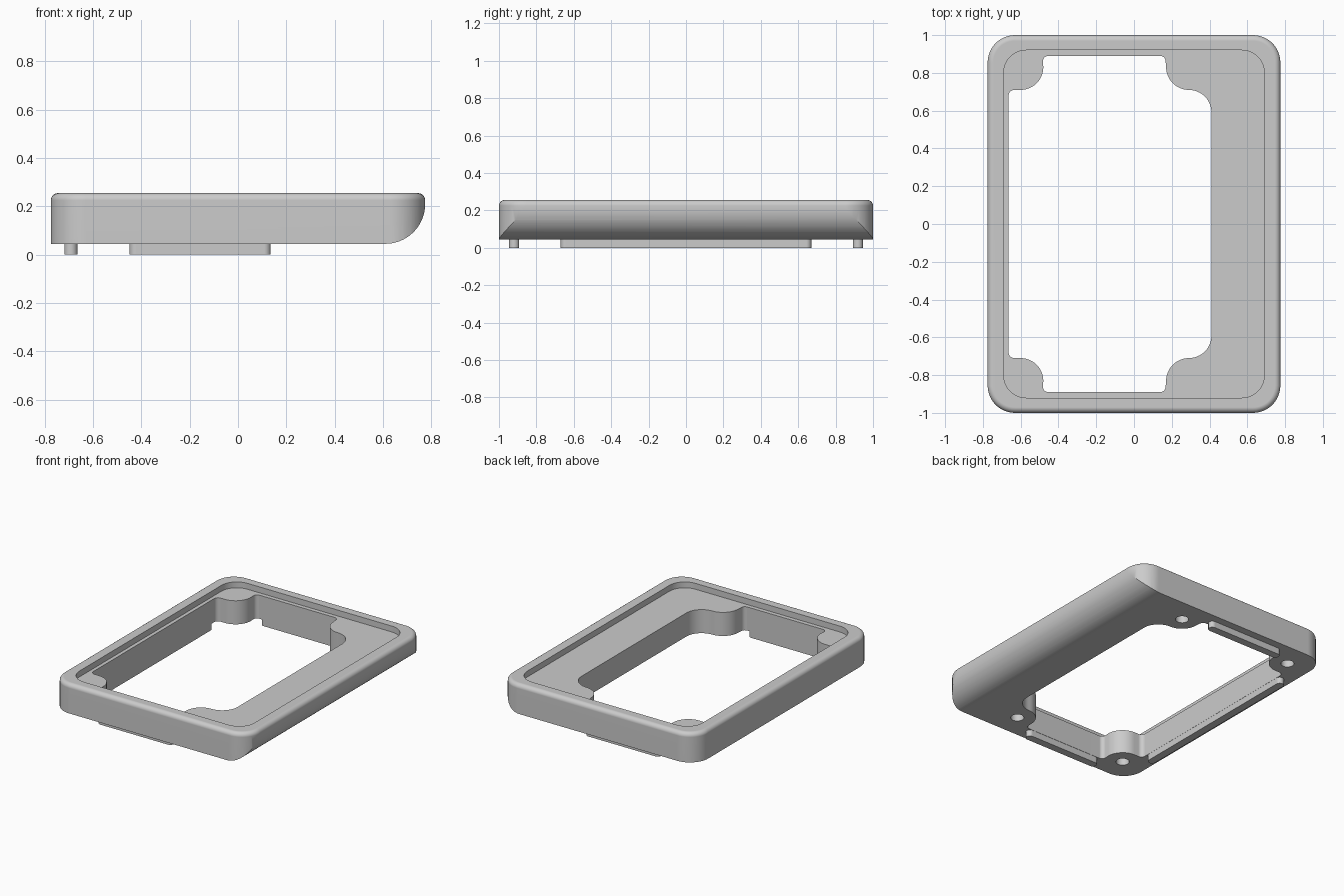
import bpy
import bmesh
from math import cos, sin, pi, radians

if "Cube" in bpy.data.objects:
    bpy.data.objects.remove(bpy.data.objects["Cube"])

BASE, TOP, FLOOR = 0.045, 0.255, 0.213

grey = bpy.data.materials.new("plain_grey")
grey.use_nodes = True
colour = (0.6, 0.6, 0.6, 1)
grey.diffuse_color = colour
grey.node_tree.nodes["Principled BSDF"].inputs["Base Color"].default_value = colour


def arc(cx, cy, r, start, end, steps=12):
    """Points on an arc, angles in degrees."""
    angles = [radians(start + (end - start) * i / steps) for i in range(steps + 1)]
    return [(cx + r * cos(a), cy + r * sin(a)) for a in angles]


def rounded_rect(hx, hy, r):
    cx, cy = hx - r, hy - r
    return (arc(cx, cy, r, 0, 90) + arc(-cx, cy, r, 90, 180)
            + arc(-cx, -cy, r, 180, 270) + arc(cx, -cy, r, 270, 360))


def loft(name, rings):
    """Solid through rings of 3D points, capped at both ends."""
    bm = bmesh.new()
    loops = [[bm.verts.new(p) for p in ring] for ring in rings]
    n = len(loops[0])
    for low, high in zip(loops, loops[1:]):
        for i in range(n):
            j = (i + 1) % n
            bm.faces.new((low[i], low[j], high[j], high[i]))
    bm.faces.new(loops[0][::-1])
    bm.faces.new(loops[-1])
    bmesh.ops.recalc_face_normals(bm, faces=bm.faces)
    mesh = bpy.data.meshes.new(name)
    bm.to_mesh(mesh)
    bm.free()
    mesh.materials.append(grey)
    obj = bpy.data.objects.new(name, mesh)
    bpy.context.collection.objects.link(obj)
    return obj


def prism(name, outline, z0, z1):
    return loft(name, [[(x, y, z) for x, y in outline] for z in (z0, z1)])


def activate(obj):
    bpy.ops.object.select_all(action='DESELECT')
    obj.select_set(True)
    bpy.context.view_layer.objects.active = obj


def cut(obj, cutter):
    cutter.hide_render = True
    mod = obj.modifiers.new("cut", 'BOOLEAN')
    mod.operation = 'DIFFERENCE'
    mod.solver = 'EXACT'
    mod.object = cutter
    activate(obj)
    bpy.ops.object.modifier_apply(modifier=mod.name)
    bpy.data.objects.remove(cutter)


def finish(obj):
    activate(obj)
    bpy.ops.object.shade_smooth_by_angle(angle=radians(30))
    mod = obj.modifiers.new("clean_normals", 'WEIGHTED_NORMAL')
    mod.keep_sharp = True


# Frame body with a rounded top edge
edge = 0.03
levels = [(0, BASE)]
for i in range(7):
    a = pi / 2 * i / 6
    levels.append((edge * (1 - cos(a)), TOP - edge + edge * sin(a)))
frame = loft("frame", [[(x, y, z) for x, y in rounded_rect(0.775 - d, 1 - d, 0.145 - d)]
                       for d, z in levels])

# Large round along the lower left edge
R = 0.165
profile = arc(0.775 - R, BASE + R, R, -90, 0, 20) + [(0.9, BASE + R), (0.9, -0.1), (0.775 - R, -0.1)]
cut(frame, loft("edge_cutter", [[(x, y, z) for x, z in profile] for y in (-1.2, 1.2)]))

# Shallow recess in the top
cut(frame, prism("recess_cutter", rounded_rect(0.69, 0.92, 0.12), FLOOR, 0.4))

# Central opening, wrapping around the four screw bosses
half = (arc(0.29, 0.59, 0.12, 0, 90) + arc(0.29, 0.83, 0.12, 270, 180)
        + arc(0.14, 0.863, 0.027, 0, 90, 5) + arc(-0.455, 0.863, 0.027, 90, 180, 5)
        + arc(-0.6, 0.83, 0.12, 0, -90) + arc(-0.634, 0.68, 0.03, 90, 180, 5))
opening = half + [(x, -y) for x, y in reversed(half)]
cut(frame, prism("opening_cutter", opening, -0.1, 0.4))

# Blind screw holes in the underside
for x in (-0.6, 0.29):
    for y in (-0.83, 0.83):
        cut(frame, prism("hole_cutter", arc(x, y, 0.043, 0, 345, 23), -0.1, 0.16))
finish(frame)


# Locating lips under the frame, with round ends
def lip(name, cx, cy, length, along_y):
    r = 0.027
    h = length / 2 - r
    outline = arc(h, 0, r, -90, 90) + arc(-h, 0, r, 90, 270)
    if along_y:
        outline = [(-y, x) for x, y in outline]
    finish(prism(name, [(cx + x, cy + y) for x, y in outline], 0, BASE))


lip("front_lip", -0.157, -0.919, 0.585, False)
lip("back_lip", -0.157, 0.919, 0.585, False)
lip("right_lip", -0.692, 0, 1.34, True)
